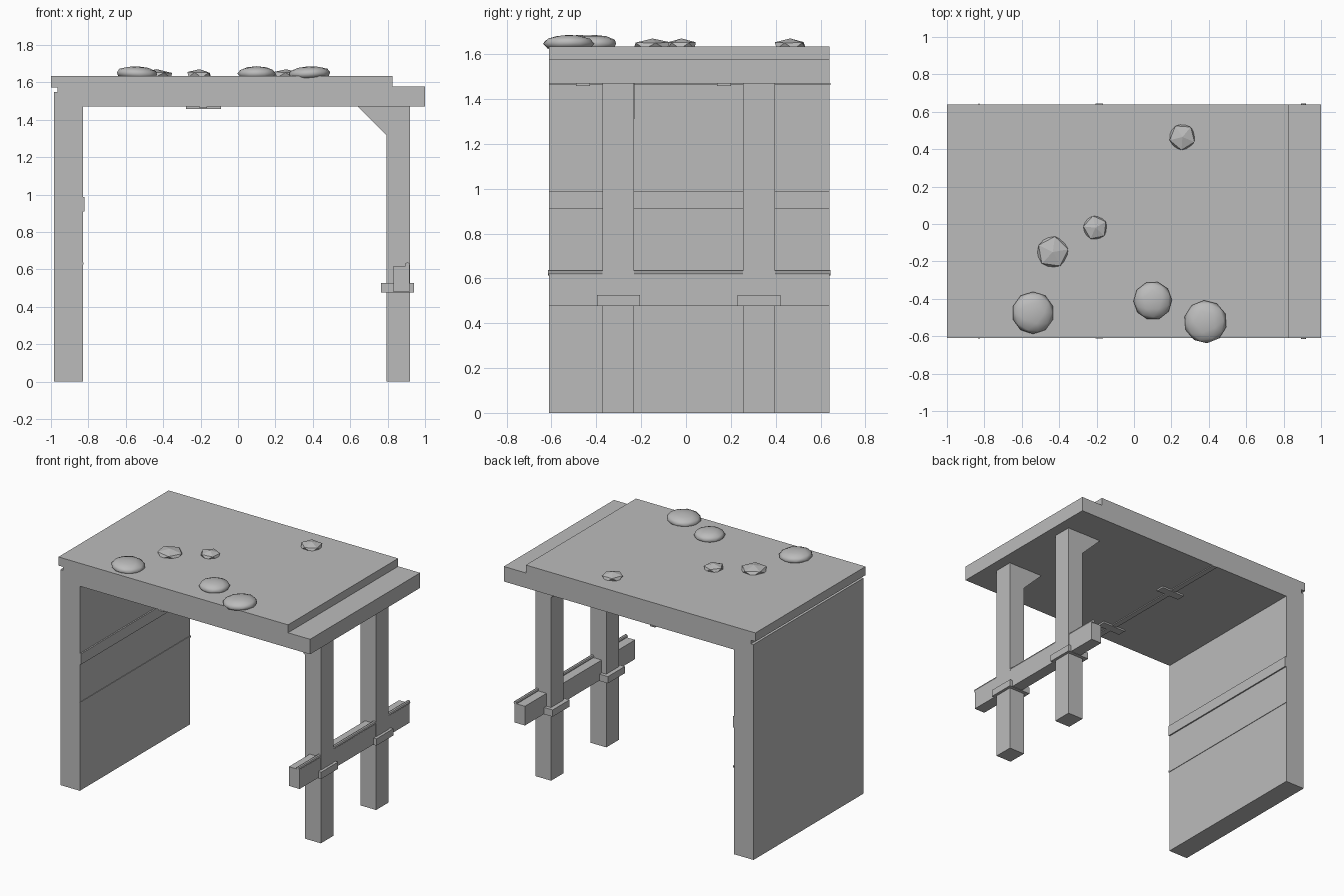
import bpy, bmesh
from math import radians
from mathutils import Matrix, Vector

cube = bpy.data.objects.get("Cube")
if cube:
    bpy.data.objects.remove(cube, do_unlink=True)

grey = bpy.data.materials.new("stone_grey")
grey.use_nodes = True
colour = (0.5, 0.5, 0.5, 1)
grey.diffuse_color = colour
grey.node_tree.nodes["Principled BSDF"].inputs["Base Color"].default_value = colour

FRONT, BACK = -0.61, 0.64


def finish(name, bm):
    bmesh.ops.recalc_face_normals(bm, faces=bm.faces)
    mesh = bpy.data.meshes.new(name)
    bm.to_mesh(mesh)
    bm.free()
    mesh.materials.append(grey)
    obj = bpy.data.objects.new(name, mesh)
    bpy.context.collection.objects.link(obj)
    return obj


def extrude(name, profile, y0=FRONT, y1=BACK):
    """Extrude an x-z outline along y."""
    bm = bmesh.new()
    face = bm.faces.new([bm.verts.new((x, y0, z)) for x, z in profile])
    made = bmesh.ops.extrude_face_region(bm, geom=[face])["geom"]
    verts = [v for v in made if isinstance(v, bmesh.types.BMVert)]
    bmesh.ops.translate(bm, verts=verts, vec=(0, y1 - y0, 0))
    return finish(name, bm)


def box(name, x0, x1, z0, z1, y0=FRONT, y1=BACK):
    return extrude(name, [(x0, z0), (x1, z0), (x1, z1), (x0, z1)], y0, y1)


def pipe(name, x, z, radius):
    bm = bmesh.new()
    turn = Matrix.Translation((x, 0.0145, z)) @ Matrix.Rotation(radians(90), 4, 'X')
    bmesh.ops.create_cone(bm, cap_ends=True, segments=8, radius1=radius,
                          radius2=radius, depth=1.261, matrix=turn)
    return finish(name, bm)


def stone(name, x, y, z, radius, height, detail, turn, tilt=0):
    bm = bmesh.new()
    place = (Matrix.Translation((x, y, z)) @ Matrix.Rotation(radians(tilt), 4, 'Y')
             @ Matrix.Rotation(radians(turn), 4, 'Z')
             @ Matrix.Diagonal(Vector((radius, radius, height, 1))))
    bmesh.ops.create_icosphere(bm, subdivisions=detail, radius=1, matrix=place)
    for f in bm.faces:
        f.smooth = detail > 1
    return finish(name, bm)


# Roof: lower slab and stepped upper slab
box("roof_lower_slab", -0.965, 1.0, 1.47, 1.578)
box("roof_upper_slab", -1.0, 0.825, 1.573, 1.635)

# Solid side wall with a raised band and a thin conduit
box("side_wall", -0.985, -0.83, 0, 1.548)
box("wall_band", -0.832, -0.82, 0.91, 0.987)
box("wall_conduit", -0.832, -0.826, 0.625, 0.637, -0.615, 0.645)

# Columns with corner braces and collars
for side, y in (("front", -0.302), ("back", 0.325)):
    box(side + "_column", 0.795, 0.92, 0, 1.475, y - 0.071, y + 0.071)
    extrude(side + "_brace", [(0.64, 1.47), (0.80, 1.47), (0.80, 1.31)],
            y - 0.069, y + 0.073)
    box(side + "_collar", 0.765, 0.94, 0.477, 0.526, y - 0.096, y + 0.096)

# Rail through the columns with a pipe on its edge
box("cross_rail", 0.832, 0.917, 0.48, 0.618)
pipe("rail_pipe", 0.906, 0.625, 0.0125)

# Ceiling conduit and its clamps
box("ceiling_conduit", -0.205, -0.165, 1.463, 1.472, -0.612, 0.645)
for side, y in (("front", -0.46), ("back", 0.17)):
    box(side + "_ceiling_clamp", -0.277, -0.09, 1.458, 1.472, y - 0.031, y + 0.031)

# Smooth rounded stones
for i, (x, y, r) in enumerate([(-0.54, -0.475, 0.113), (0.10, -0.41, 0.103),
                               (0.382, -0.523, 0.115)]):
    stone(f"round_stone_{i + 1}", x, y, 1.647, r, 0.039, 2, 20 * i, 3 - 3 * i)

# Small faceted stones
for i, (x, y, r, t) in enumerate([(-0.435, -0.15, 0.094, 10), (-0.207, -0.02, 0.072, 30),
                                  (0.258, 0.465, 0.078, 50)]):
    stone(f"faceted_stone_{i + 1}", x, y, 1.639, r, 0.031, 1, t, 2)
